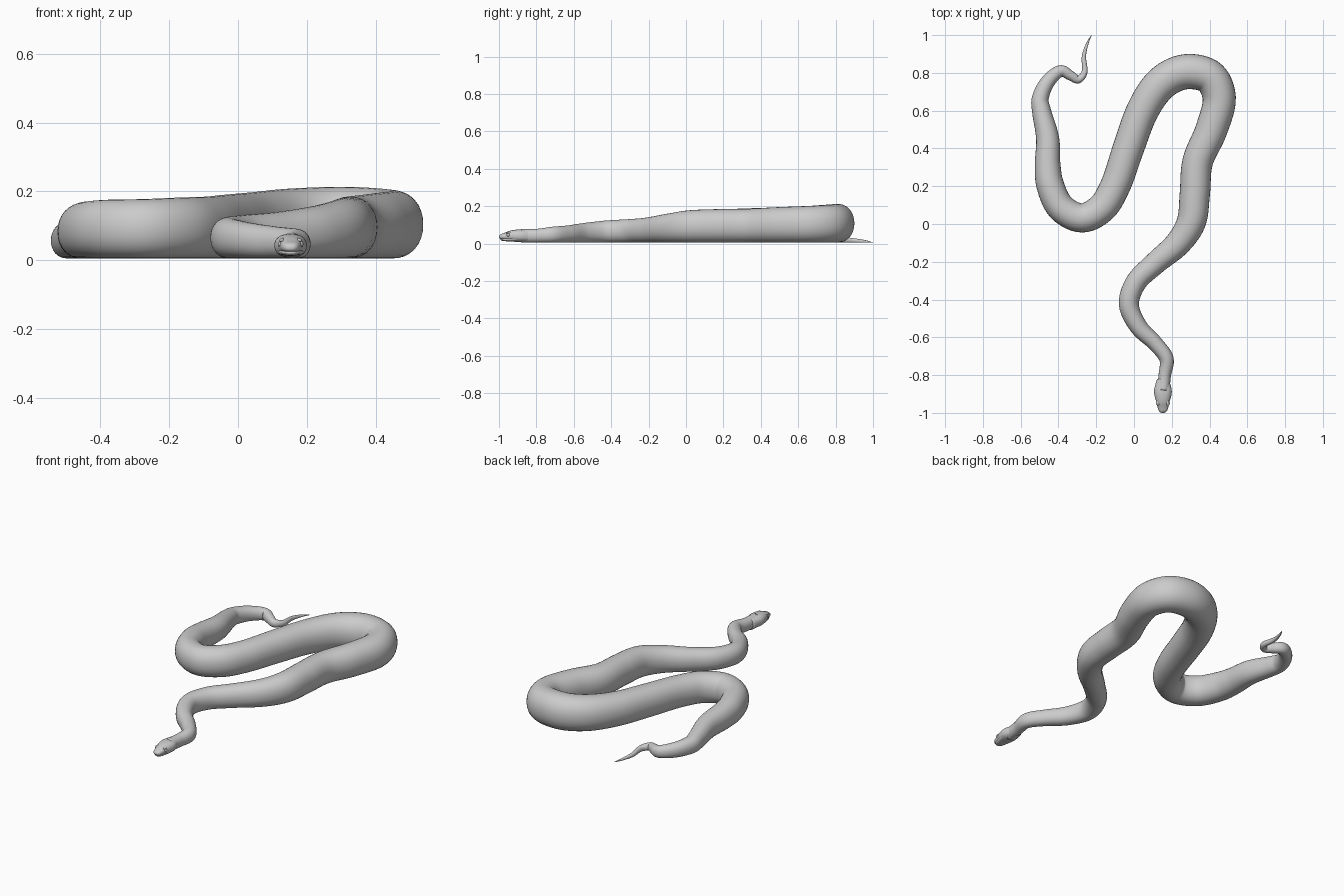
import bpy, bmesh, math
from mathutils import Vector

if "Cube" in bpy.data.objects:
    bpy.data.objects.remove(bpy.data.objects["Cube"])

SIDES = 32


def catmull(points, steps):
    """Centripetal spline through points of any dimension."""
    p = [Vector(q) for q in points]
    p = [p[0] * 2 - p[1]] + p + [p[-1] * 2 - p[-2]]
    out = []
    for i in range(1, len(p) - 2):
        a, b, c, d = p[i - 1:i + 3]
        t1 = (b - a).length ** .5
        t2 = t1 + (c - b).length ** .5
        t3 = t2 + (d - c).length ** .5
        for s in range(steps):
            t = t1 + (t2 - t1) * s / steps
            a1 = a * ((t1 - t) / t1) + b * (t / t1)
            a2 = b * ((t2 - t) / (t2 - t1)) + c * ((t - t1) / (t2 - t1))
            a3 = c * ((t3 - t) / (t3 - t2)) + d * ((t - t2) / (t3 - t2))
            b1 = a1 * ((t2 - t) / t2) + a2 * (t / t2)
            b2 = a2 * ((t3 - t) / (t3 - t1)) + a3 * ((t - t1) / (t3 - t1))
            out.append(b1 * ((t2 - t) / (t2 - t1)) + b2 * ((t - t1) / (t2 - t1)))
    return out + [p[-2]]


def spow(v, e):
    return math.copysign(abs(v) ** e, v)


def loft(name, rings, e=1.0):
    """Skin rings of (x, y, z, half width, half height) along their path."""
    bm = bmesh.new()
    loops = []
    for i, (x, y, z, w, h) in enumerate(rings):
        u, v = rings[max(i - 1, 0)], rings[min(i + 1, len(rings) - 1)]
        side = Vector((u[1] - v[1], v[0] - u[0], 0)).normalized()
        loop = []
        for k in range(SIDES):
            a = 2 * math.pi * k / SIDES
            co = Vector((x, y, z)) + side * (w * spow(math.cos(a), e))
            co.z += h * spow(math.sin(a), e)
            loop.append(bm.verts.new(co))
        loops.append(loop)
    for l0, l1 in zip(loops, loops[1:]):
        for k in range(SIDES):
            n = (k + 1) % SIDES
            bm.faces.new((l0[k], l0[n], l1[n], l1[k]))
    bm.faces.new(loops[0])
    bm.faces.new(loops[-1])
    bmesh.ops.recalc_face_normals(bm, faces=bm.faces)
    me = bpy.data.meshes.new(name)
    bm.to_mesh(me)
    bm.free()
    me.shade_smooth()
    ob = bpy.data.objects.new(name, me)
    bpy.context.collection.objects.link(ob)
    return ob


def ball(name, loc, scale, rot=(0, 0, 0)):
    bpy.ops.mesh.primitive_uv_sphere_add(segments=16, ring_count=10, radius=1,
                                         location=loc, rotation=rot)
    ob = bpy.context.object
    ob.name = name
    ob.scale = scale
    bpy.ops.object.shade_smooth()


# body centreline from neck to tail tip: x, y, radius
body = [
    (.155, -.88, .033), (.163, -.80, .033), (.172, -.715, .038),
    (.115, -.635, .041), (.025, -.545, .047), (-.027, -.425, .053),
    (.01, -.31, .056), (.11, -.21, .060), (.235, -.10, .069),
    (.303, .01, .077), (.322, .16, .080), (.337, .33, .081),
    (.410, .50, .085), (.451, .67, .088), (.405, .775, .091),
    (.305, .807, .093), (.215, .79, .092), (.13, .73, .090),
    (.045, .60, .086), (-.03, .40, .083), (-.10, .20, .080),
    (-.17, .085, .079), (-.275, .032, .077), (-.385, .085, .076),
    (-.445, .21, .073), (-.457, .31, .068), (-.457, .45, .061),
    (-.49, .60, .050), (-.497, .66, .045), (-.455, .755, .038),
    (-.385, .81, .031), (-.335, .785, .026), (-.295, .765, .021),
    (-.263, .80, .016), (-.265, .89, .011), (-.245, .96, .006),
    (-.225, 1.0, .001),
]
path = catmull([(x, y, r) for x, y, r in body], 7)
loft("body", [(x, y, .005 + 1.12 * r, r, 1.12 * r) for x, y, r in path], .94)

# head: y, z centre, half width, half height
HX = .153
head = [(-.82, .039, .031, .033), (-.85, .041, .040, .033),
        (-.885, .042, .047, .034), (-.915, .042, .043, .032),
        (-.945, .042, .034, .026), (-.972, .039, .028, .018),
        (-.99, .037, .021, .013), (-.998, .036, .012, .007),
        (-1.0, .036, .003, .002)]
loft("head", [(HX, *r) for r in catmull(head, 4)], .85)

# lower jaw, set slightly back so a lip line shows
jaw = [(-.86, .026, .036, .016), (-.90, .026, .040, .014),
       (-.945, .024, .031, .012), (-.975, .022, .023, .008),
       (-.988, .022, .014, .005), (-.991, .022, .003, .002)]
loft("lower_jaw", [(HX, *r) for r in catmull(jaw, 4)], .85)

# mirrored eyes, brows and nostrils
for s, side in ((-1, "left"), (1, "right")):
    ball(side + "_eye", (HX + s * .030, -.950, .046), (.007, .009, .008))
    ball(side + "_brow", (HX + s * .024, -.947, .058), (.008, .017, .006),
         (math.radians(8), 0, math.radians(s * 12)))
    ball(side + "_nostril", (HX + s * .013, -.985, .044), (.005, .006, .004))
